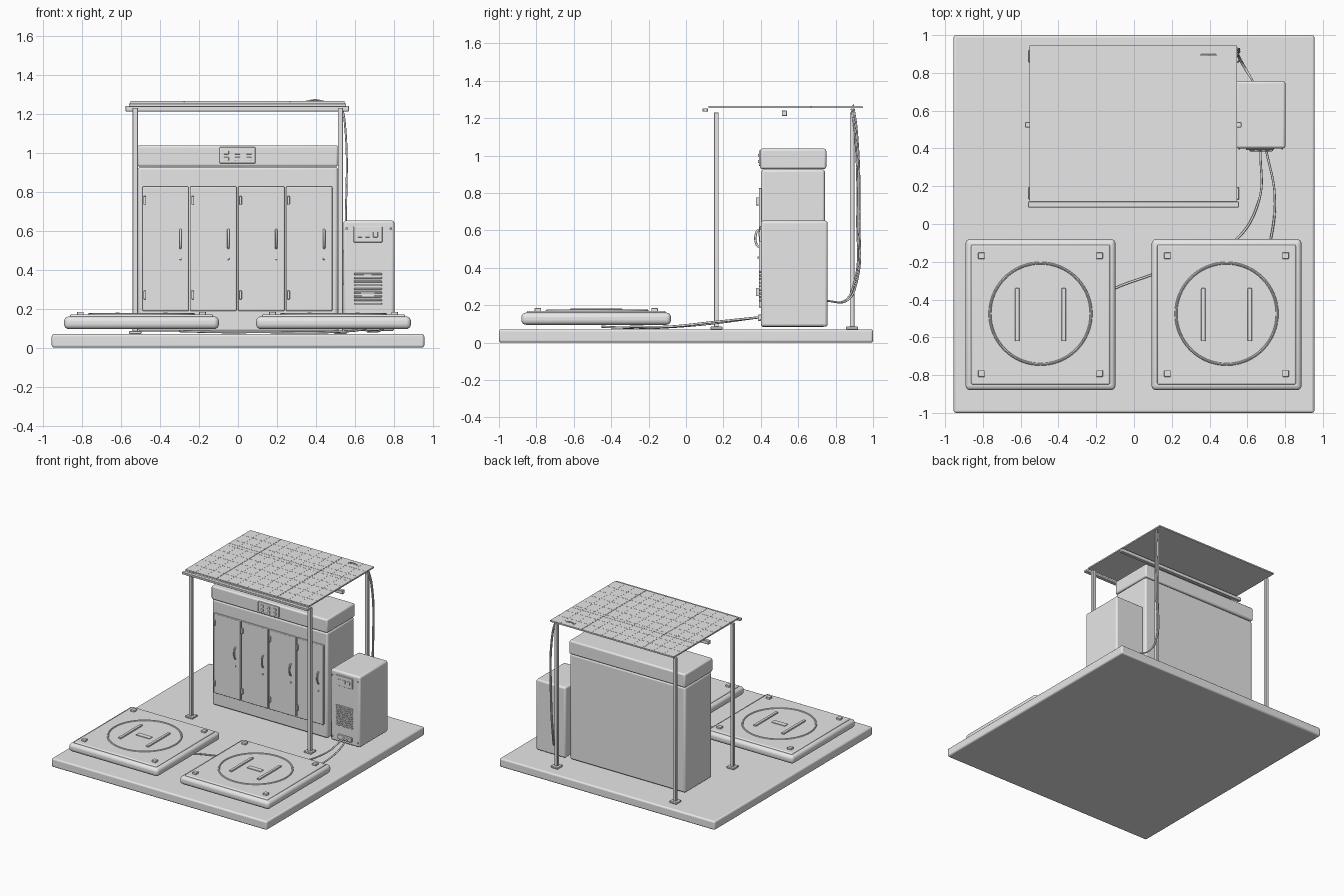
import bpy, math
from mathutils import Vector

if "Cube" in bpy.data.objects:
    bpy.data.objects.remove(bpy.data.objects["Cube"])

grey = bpy.data.materials.new("plain_grey")
grey.use_nodes = True
colour = (0.8, 0.8, 0.8, 1)
grey.diffuse_color = colour
grey.node_tree.nodes["Principled BSDF"].inputs["Base Color"].default_value = colour
parts = []


def finish(ob, name):
    ob.name = name
    ob.data.materials.append(grey)
    parts.append(ob)
    return ob


def box(name, x, y, z, bevel=0.0, segments=3):
    """Box from (low, high) ranges on each axis, with optional rounded edges."""
    mid = [(a + b) / 2 for a, b in (x, y, z)]
    bpy.ops.mesh.primitive_cube_add(size=1, location=mid)
    ob = finish(bpy.context.object, name)
    size = Vector([b - a for a, b in (x, y, z)])
    for v in ob.data.vertices:
        v.co = v.co * size
    if bevel:
        mod = ob.modifiers.new("rounded_edges", "BEVEL")
        mod.width, mod.segments = bevel, segments
    return ob


def cable(name, points, radius=0.006):
    curve = bpy.data.curves.new(name, "CURVE")
    curve.dimensions = "3D"
    curve.bevel_depth, curve.bevel_resolution, curve.use_fill_caps = radius, 2, True
    spline = curve.splines.new("BEZIER")
    spline.bezier_points.add(len(points) - 1)
    for bp, co in zip(spline.bezier_points, points):
        bp.co = co
        bp.handle_left_type = bp.handle_right_type = "AUTO"
    ob = bpy.data.objects.new(name, curve)
    bpy.context.collection.objects.link(ob)
    finish(ob, name)


def ring(name, cx, cy, z, radius, width):
    bpy.ops.mesh.primitive_torus_add(major_segments=64, minor_segments=8, major_radius=radius,
                                     minor_radius=width, location=(cx, cy, z))
    finish(bpy.context.object, name)


def around(c, half):
    return (c - half, c + half)


# Ground slab
box("ground_slab", (-0.955, 0.955), (-1, 1), (0, 0.07), 0.012)

# Landing pads
for side, cx in (("right", -0.495), ("left", 0.49)):
    cy = -0.48
    box(side + "_pad_base", around(cx, 0.397), around(cy, 0.4), (0.095, 0.16), 0.025, 4)
    box(side + "_pad_top", around(cx, 0.367), around(cy, 0.37), (0.14, 0.17), 0.008)
    ring(side + "_pad_ring", cx, cy + 0.005, 0.17, 0.268, 0.007)
    for s in (-1, 1):
        box(side + "_pad_mark_bar", around(cx + s * 0.123, 0.011), around(cy, 0.14),
            (0.165, 0.181), 0.003)
        for t in (-1, 1):
            box(side + "_pad_lamp", around(cx + s * 0.313, 0.017), around(cy + t * 0.312, 0.017),
                (0.165, 0.184), 0.003)
    box(side + "_pad_mark_cross", around(cx, 0.06), (cy - 0.02, cy + 0.02), (0.165, 0.175))

# Cabinet with overhanging lid
box("cabinet_body", (-0.513, 0.512), (0.404, 0.742), (0.082, 0.927), 0.014)
box("cabinet_lid", (-0.516, 0.514), (0.396, 0.75), (0.928, 1.037), 0.012)
box("control_panel", (-0.095, 0.09), (0.389, 0.4), (0.945, 1.028), 0.004)
for i in range(3):
    for z in (0.968, 1.0):
        box("control_button", around(-0.06 + i * 0.058, 0.013), (0.384, 0.392), around(z, 0.009), 0.002)

# Doors with handles, locks and hinges
for i in range(4):
    x = -0.49 + i * 0.2455
    box("door", (x, x + 0.237), (0.389, 0.41), (0.188, 0.826), 0.005)
    cable("door_handle", [(x + 0.195, 0.39, 0.51), (x + 0.195, 0.377, 0.525),
                          (x + 0.195, 0.377, 0.59), (x + 0.195, 0.39, 0.605)])
    box("door_lock", around(x + 0.195, 0.005), (0.383, 0.392), around(0.455, 0.005), 0.002)
    for z in (0.27, 0.755):
        box("door_hinge", around(x + 0.012, 0.007), (0.373, 0.392), around(z, 0.022), 0.003)

# Power unit
box("power_unit", (0.54, 0.802), (0.4, 0.757), (0.085, 0.652), 0.014)
box("power_display", (0.592, 0.74), (0.392, 0.405), (0.54, 0.622), 0.004)
for i in range(3):
    box("power_button", around(0.625 + i * 0.04, 0.012), (0.387, 0.395), around(0.58, 0.014), 0.002)
for i in range(9):
    box("power_vent", (0.594, 0.738), (0.392, 0.405), around(0.225 + i * 0.019, 0.005), 0.002, 1)
for x in (0.557, 0.785):
    for z in (0.12, 0.61):
        box("power_bolt", around(x, 0.005), (0.394, 0.405), around(z, 0.005), 0.002, 1)
box("cable_socket", (0.61, 0.735), (0.385, 0.405), (0.115, 0.15), 0.004)

# Canopy posts with foot plates
for x in (-0.527, 0.525):
    for y in (0.162, 0.888):
        box("canopy_post", around(x, 0.0135), around(y, 0.0125), (0.075, 1.23), 0.002, 1)
        box("post_foot", around(x, 0.032), around(y, 0.032), (0.07, 0.085), 0.003, 1)

# Canopy beams and roof of solar panels
box("front_beam", (-0.56, 0.555), (0.088, 0.118), (1.235, 1.252), 0.002, 1)
box("middle_beam", (-0.576, 0.568), (0.512, 0.54), (1.212, 1.24), 0.002, 1)
xs = (-0.552, -0.275, 0.265, 0.546)
ys = (0.12, 0.67, 0.945)
for i in range(3):
    for j in range(2):
        box("solar_panel", (xs[i] + 0.001, xs[i + 1] - 0.001), (ys[j] + 0.001, ys[j + 1] - 0.001),
            (1.255, 1.264))
box("roof_backing", (xs[0], xs[-1]), (ys[0], ys[-1]), (1.253, 1.26))
for s in range(1, 12):
    x = xs[0] + s * (xs[-1] - xs[0]) / 12
    box("cell_seam", around(x, 0.0012), (0.125, 0.94), (1.26, 1.2648))
for s in range(1, 8):
    y = ys[0] + s * (ys[-1] - ys[0]) / 8
    box("cell_seam", (-0.548, 0.542), around(y, 0.0012), (1.26, 1.2648))

# Cables
cable("roof_lead", [(0.35, 0.895, 1.262), (0.395, 0.895, 1.27), (0.44, 0.895, 1.262)], 0.004)
for d in (0, 0.012):
    cable("solar_cable", [(0.53, 0.885 + d, 1.25), (0.548, 0.9 + d, 1.15), (0.553, 0.915 + d, 0.65),
                          (0.545, 0.9 + d, 0.32), (0.57, 0.85 + d, 0.225), (0.63, 0.755, 0.222)], 0.005)
cable("near_pad_cable", [(0.7, 0.39, 0.135), (0.745, 0.15, 0.11), (0.72, -0.1, 0.085),
                         (0.66, -0.3, 0.085)])
cable("far_pad_cable", [(0.67, 0.39, 0.135), (0.66, 0.12, 0.1), (0.52, -0.1, 0.082),
                        (0.09, -0.27, 0.08), (-0.1, -0.34, 0.08), (-0.3, -0.45, 0.085)])

# Smooth rounded edges while keeping sharp corners
bpy.ops.object.select_all(action="DESELECT")
for ob in parts:
    if ob.type == "MESH":
        ob.select_set(True)
        bpy.context.view_layer.objects.active = ob
bpy.ops.object.shade_smooth_by_angle(angle=math.radians(35))
